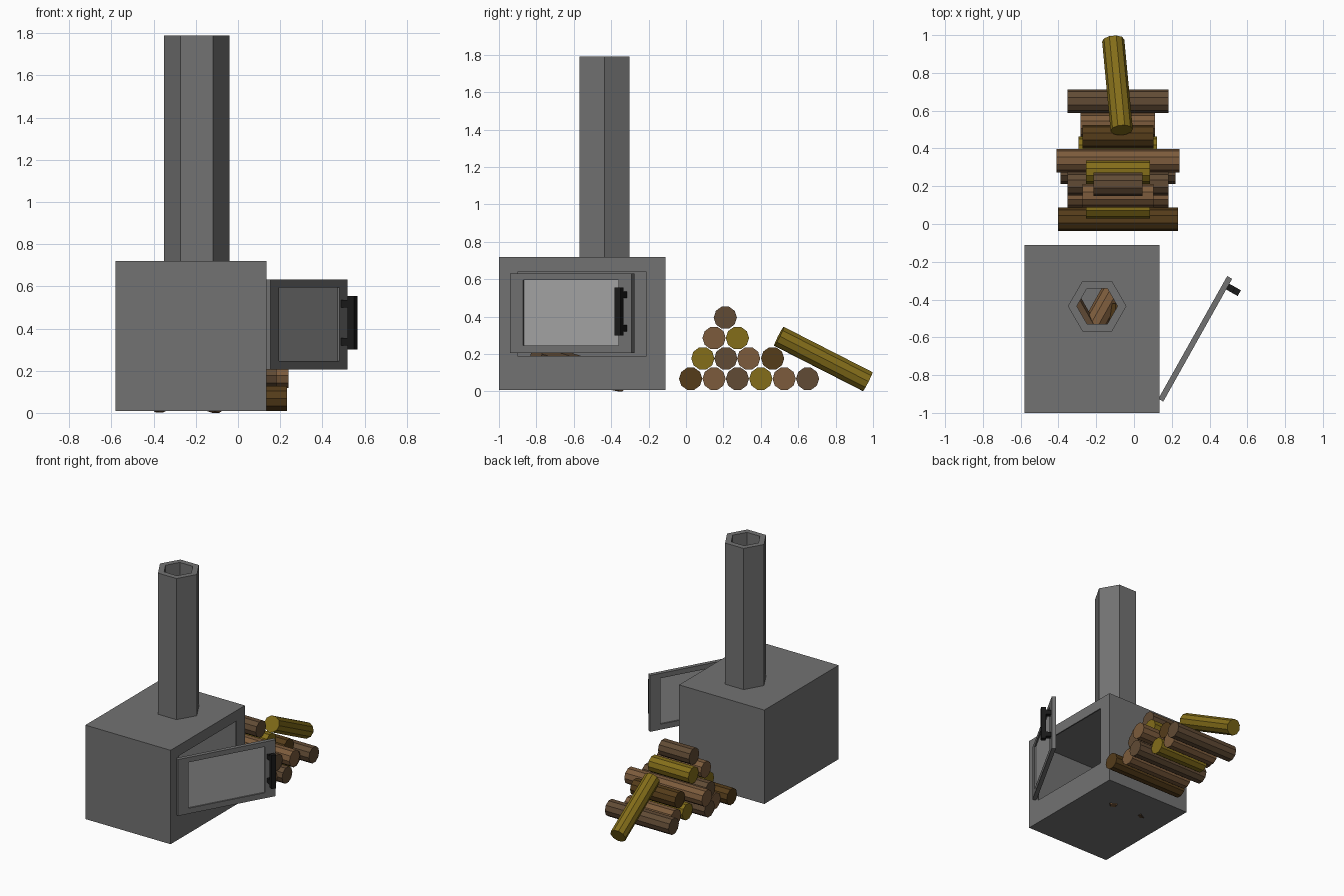
import bpy, bmesh
from math import cos, sin, pi, radians
from mathutils import Vector, Matrix

if "Cube" in bpy.data.objects:
    bpy.data.objects.remove(bpy.data.objects["Cube"])


def material(name, rgb):
    m = bpy.data.materials.new(name)
    m.diffuse_color = (*rgb, 1)
    m.use_nodes = True
    m.node_tree.nodes["Principled BSDF"].inputs["Base Color"].default_value = m.diffuse_color
    return m


IRON = material("iron", (0.17, 0.17, 0.17))
PANE = material("pane", (0.38, 0.38, 0.38))
BLACK = material("black", (0.01, 0.01, 0.01))
WOOD = {
    "dark": material("wood_dark", (0.09, 0.045, 0.01)),
    "mid": material("wood_mid", (0.12, 0.07, 0.035)),
    "light": material("wood_light", (0.2, 0.105, 0.045)),
    "gold": material("wood_gold", (0.23, 0.155, 0.01)),
}


def finish(name, bm, mat, matrix=None):
    bmesh.ops.recalc_face_normals(bm, faces=bm.faces)
    me = bpy.data.meshes.new(name)
    bm.to_mesh(me)
    bm.free()
    ob = bpy.data.objects.new(name, me)
    bpy.context.collection.objects.link(ob)
    me.materials.append(mat)
    if matrix:
        ob.matrix_world = matrix
    return ob


def box(name, lo, hi, mat, matrix=None):
    bm = bmesh.new()
    bmesh.ops.create_cube(bm, size=1)
    for v in bm.verts:
        v.co = [(a + b) / 2 + c * (b - a) for a, b, c in zip(lo, hi, v.co)]
    return finish(name, bm, mat, matrix)


def prism(name, sides, radius, z0, z1, mat, matrix=None):
    bm = bmesh.new()
    rings = [[bm.verts.new((radius * cos(2 * pi * i / sides), radius * sin(2 * pi * i / sides), z))
              for i in range(sides)] for z in (z0, z1)]
    for r in rings:
        bm.faces.new(r)
    for i in range(sides):
        j = (i + 1) % sides
        bm.faces.new((rings[0][i], rings[0][j], rings[1][j], rings[1][i]))
    return finish(name, bm, mat, matrix)


def cut(target, cutter):
    mod = target.modifiers.new("cut", 'BOOLEAN')
    mod.operation = 'DIFFERENCE'
    mod.solver = 'EXACT'
    mod.object = cutter
    bpy.context.view_layer.objects.active = target
    bpy.ops.object.modifier_apply(modifier=mod.name)
    bpy.data.objects.remove(cutter)


def log(name, a, b, mat, radius=0.062):
    a, b = Vector(a), Vector(b)
    d = (b - a).normalized()
    x = d.cross(Vector((0, 0, 1))).normalized()
    y = d.cross(x)
    m = Matrix.Translation(a) @ Matrix((x, y, d)).transposed().to_4x4()
    return prism(name, 10, radius, 0, (b - a).length, WOOD[mat], m)


# Thin-walled stove body with a door opening and a flue hole
flue = Matrix.Translation((-0.195, -0.435, 0))
body = box("stove_body", (-0.58, -1, 0.008), (0.135, -0.11, 0.72), IRON)
cut(body, box("cavity", (-0.57, -0.99, 0.018), (0.125, -0.12, 0.71), IRON))
cut(body, box("opening", (0.05, -0.9, 0.19), (0.2, -0.21, 0.64), IRON))
cut(body, prism("flue_hole", 6, 0.108, 0.6, 0.8, IRON, flue))

# Hexagonal chimney
chimney = prism("chimney", 6, 0.155, 0.72, 1.79, IRON, flue)
cut(chimney, prism("bore", 6, 0.108, 0.6, 1.9, IRON, flue))

# Open door: local x runs along the door, local -y points outward
door_m = Matrix.Translation((0.155, -0.94, 0)) @ Matrix.Rotation(radians(60.7), 4, 'Z')
door = box("door_frame", (0, 0, 0.205), (0.745, 0.03, 0.632), IRON, door_m)
bpy.context.view_layer.update()
cut(door, box("door_window", (0.08, -0.1, 0.247), (0.665, 0.1, 0.595), IRON, door_m))
box("door_pane", (0.08, 0.01, 0.247), (0.665, 0.02, 0.595), PANE, door_m)

# Door handle
box("handle_grip", (0.68, -0.07, 0.3), (0.715, -0.035, 0.555), BLACK, door_m)
for i, z in enumerate((0.32, 0.5)):
    box(f"handle_post_{i}", (0.68, -0.035, z), (0.715, 0, z + 0.035), BLACK, door_m)

# Stacked logs: y, z, half length, colour
STACK = [
    (0.025, 0.068, 0.317, "dark"), (0.15, 0.068, 0.267, "light"), (0.275, 0.068, 0.305, "mid"),
    (0.4, 0.068, 0.208, "gold"), (0.525, 0.068, 0.197, "light"), (0.65, 0.068, 0.267, "mid"),
    (0.09, 0.177, 0.17, "gold"), (0.213, 0.177, 0.267, "mid"), (0.335, 0.177, 0.325, "light"),
    (0.463, 0.177, 0.187, "dark"), (0.15, 0.286, 0.187, "light"), (0.275, 0.286, 0.17, "gold"),
    (0.21, 0.395, 0.13, "mid"),
]
for i, (y, z, h, c) in enumerate(STACK):
    log(f"stacked_log_{i}", (-0.085 - h, y, z), (-0.085 + h, y, z), c)

# Log leaning on the stack
log("leaning_log", (-0.065, 0.497, 0.295), (-0.11, 0.971, 0.053), "gold", 0.059)

# Logs inside the firebox
log("fire_log_0", (-0.1, -0.34, 0.058), (-0.36, -0.8, 0.15), "light")
log("fire_log_1", (-0.38, -0.34, 0.058), (-0.12, -0.8, 0.2), "mid")
log("fire_log_2", (-0.08, -0.42, 0.08), (-0.08, -0.84, 0.08), "dark")
